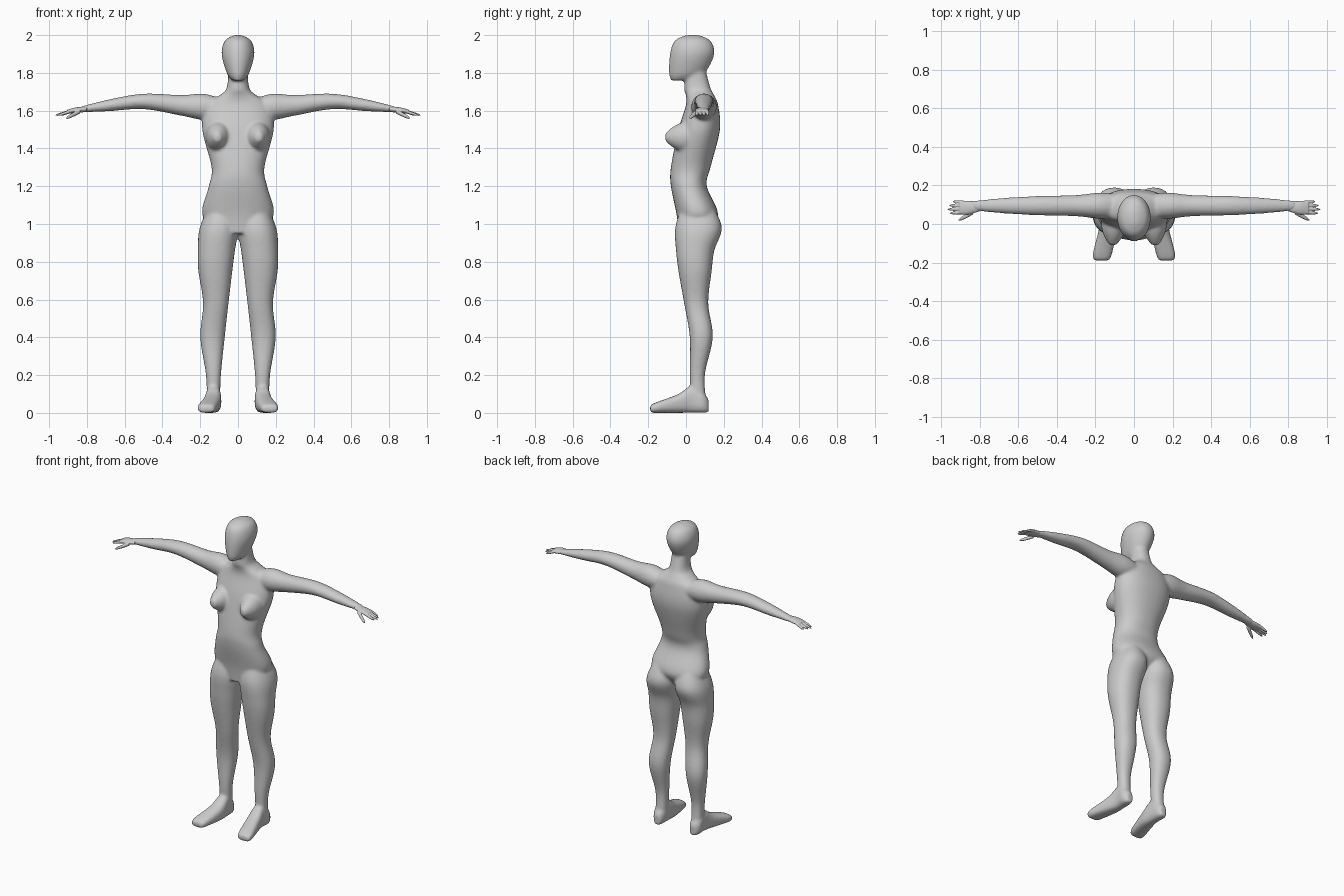
import bpy
import bmesh
import math
from mathutils import Vector

default_cube = bpy.data.objects.get("Cube")
if default_cube:
    bpy.data.objects.remove(default_cube, do_unlink=True)

# One plain grey for the whole figure
GREY = (.6, .6, .6, 1)
grey = bpy.data.materials.new("plain grey")
grey.use_nodes = True
grey.diffuse_color = GREY
shader = grey.node_tree.nodes["Principled BSDF"]
shader.inputs["Base Color"].default_value = GREY

SEGMENTS = 32
STEPS = 6


def smooth_rows(rows):
    """Run a smooth curve through the section rows."""
    points = [Vector(row) for row in rows]
    result = []
    for i, (start, end) in enumerate(zip(points, points[1:])):
        before = points[max(i - 1, 0)]
        after = points[min(i + 2, len(points) - 1)]
        leaving, arriving = (end - before) / 2, (after - start) / 2
        for step in range(STEPS):
            t = step / STEPS
            ease = t * t * (3 - 2 * t)
            result.append(start.lerp(end, ease)
                          + leaving * t * (1 - t) ** 2
                          - arriving * t * t * (1 - t))
    result.append(points[-1])
    return result


def rounded(value, power):
    return math.copysign(abs(value) ** power, value)


def loft(bm, axis, rows, side=1, power=1):
    """Skin closed sections; each row is (position, low a, high a, low b, high b)."""
    rings = []
    for position, a_low, a_high, b_low, b_high in smooth_rows(rows):
        ring = []
        for k in range(SEGMENTS):
            angle = math.tau * k / SEGMENTS
            a = (a_low + a_high) / 2 + (a_high - a_low) / 2 * rounded(math.cos(angle), power)
            b = (b_low + b_high) / 2 + (b_high - b_low) / 2 * rounded(math.sin(angle), power)
            if axis == "x":
                point = Vector((position, a, b))
            elif axis == "y":
                point = Vector((a, position, b))
            else:
                point = Vector((a, b, position))
            point.x *= side
            ring.append(bm.verts.new(point))
        rings.append(ring)
    for lower, upper in zip(rings, rings[1:]):
        for k in range(SEGMENTS):
            n = (k + 1) % SEGMENTS
            bm.faces.new((lower[k], lower[n], upper[n], upper[k]))
    bm.faces.new(rings[0])
    bm.faces.new(rings[-1])


def level(height, outer, front, back, inner=None):
    """Horizontal section, symmetric when no inner edge is given."""
    return (height, -outer if inner is None else inner, outer, front, back)


def foot_slice(depth, inner, outer, top):
    return (depth, inner, outer, 0, top)


def arm_slice(reach, thickness, bottom, top, centre=.095):
    return (reach, centre - thickness / 2, centre + thickness / 2, bottom, top)


def breast_slice(t):
    """Blunt cone that narrows towards its tip at t = 1."""
    size = .07 * (1 - .75 * t * t)
    x, z = .1 + t / 100, 1.46
    return (.02 - .13 * t, x - size, x + size, z - size * 1.2, z + size * 1.2)


def finger(bm, base, tip, radius, side):
    """Slim finger with a rounded end."""
    base, tip = Vector(base), Vector(tip)
    rows = []
    for step in range(STEPS + 1):
        t = step / STEPS
        centre = base.lerp(tip, t)
        r = radius * math.sqrt(1.1 - t ** 4)
        rows.append((centre.x, centre.y - r, centre.y + r, centre.z - r, centre.z + r))
    loft(bm, "x", rows, side)


def finish(bm, name, voxel, iterations):
    """Fuse the overlapping parts into one soft skin."""
    bmesh.ops.recalc_face_normals(bm, faces=bm.faces)
    mesh = bpy.data.meshes.new(name)
    bm.to_mesh(mesh)
    bm.free()
    mesh.materials.append(grey)
    mesh.shade_smooth()
    obj = bpy.data.objects.new(name, mesh)
    bpy.context.collection.objects.link(obj)
    fuse = obj.modifiers.new("fuse", "REMESH")
    fuse.mode = "VOXEL"
    fuse.voxel_size = voxel
    fuse.use_smooth_shade = True
    soften = obj.modifiers.new("soften", "SMOOTH")
    soften.factor = .5
    soften.iterations = iterations


# Trunk from hips to neck
torso = [
    level(height=.95, outer=.1, front=-.04, back=.1),
    level(height=1.05, outer=.19, front=-.05, back=.17),
    level(height=1.2, outer=.155, front=-.08, back=.11),
    level(height=1.3, outer=.14, front=-.08, back=.13),
    level(height=1.5, outer=.19, front=-.04, back=.18),
    level(height=1.63, outer=.17, front=0, back=.17),
    level(height=1.68, outer=.1, front=0, back=.15),
    level(height=1.72, outer=.06, front=-.01, back=.13),
    level(height=1.83, outer=.05, front=0, back=.1),
]
# Faceless head, chin to crown
head = [
    level(height=1.76, outer=.03, front=-.08, back=.02),
    level(height=1.8, outer=.06, front=-.09, back=.1),
    level(height=1.9, outer=.087, front=-.085, back=.15),
    level(height=1.97, outer=.07, front=-.06, back=.13),
    level(height=2, outer=.02, front=0, back=.07),
]
# Leg from buttock to ankle
leg = [
    level(height=1.1, inner=.03, outer=.15, front=-.02, back=.14),
    level(height=.98, inner=0, outer=.203, front=-.057, back=.19),
    level(height=.86, inner=.016, outer=.213, front=-.053, back=.15),
    level(height=.75, inner=.03, outer=.21, front=-.04, back=.136),
    level(height=.58, inner=.05, outer=.185, front=-.01, back=.118),
    level(height=.4, inner=.07, outer=.2, front=.02, back=.142),
    level(height=.2, inner=.09, outer=.17, front=.02, back=.1),
    level(height=.04, inner=.095, outer=.165, front=.03, back=.11),
]
# Foot from heel to toes
foot = [
    foot_slice(depth=.12, inner=.11, outer=.15, top=.07),
    foot_slice(depth=.09, inner=.095, outer=.17, top=.11),
    foot_slice(depth=.03, inner=.09, outer=.17, top=.145),
    foot_slice(depth=-.04, inner=.09, outer=.185, top=.1),
    foot_slice(depth=-.16, inner=.115, outer=.215, top=.055),
    foot_slice(depth=-.19, inner=.13, outer=.205, top=.04),
]
breast = [breast_slice(step / STEPS) for step in range(STEPS + 1)]
# Arm from inside the shoulder to the wrist
arm = [
    arm_slice(reach=.08, thickness=.12, bottom=1.56, top=1.66),
    arm_slice(reach=.18, thickness=.135, bottom=1.55, top=1.69),
    arm_slice(reach=.3, thickness=.11, bottom=1.573, top=1.683),
    arm_slice(reach=.5, thickness=.1, bottom=1.608, top=1.69),
    arm_slice(reach=.68, thickness=.08, bottom=1.597, top=1.66),
    arm_slice(reach=.84, thickness=.05, bottom=1.59, top=1.62),
]
palm = [
    arm_slice(reach=.8, thickness=.05, bottom=1.594, top=1.622, centre=.09),
    arm_slice(reach=.86, thickness=.07, bottom=1.587, top=1.617, centre=.085),
    arm_slice(reach=.905, thickness=.07, bottom=1.585, top=1.604, centre=.085),
]

# Body: trunk, head and both sets of limbs fused together
body = bmesh.new()
loft(body, "z", torso, power=.9)
loft(body, "z", head)
for side in (1, -1):
    loft(body, "z", leg, side, power=.9)
    loft(body, "y", foot, side, power=.75)
    loft(body, "y", breast, side)
    loft(body, "x", arm, side)
finish(body, "body", voxel=.008, iterations=10)

# Hands: palm, thumb and four drooping fingers
for side, name in ((1, "left_hand"), (-1, "right_hand")):
    hand = bmesh.new()
    loft(hand, "x", palm, side)
    finger(hand, base=(.835, .06, 1.597), tip=(.91, .02, 1.56), radius=.011, side=side)
    for i, reach in enumerate((.955, .967, .958, .94)):
        spread = (i - 1.5) / 50
        finger(hand, base=(.885, .086 + spread * .9, 1.597),
               tip=(reach, .086 + spread, 1.575), radius=.008, side=side)
    finish(hand, name, voxel=.003, iterations=4)
